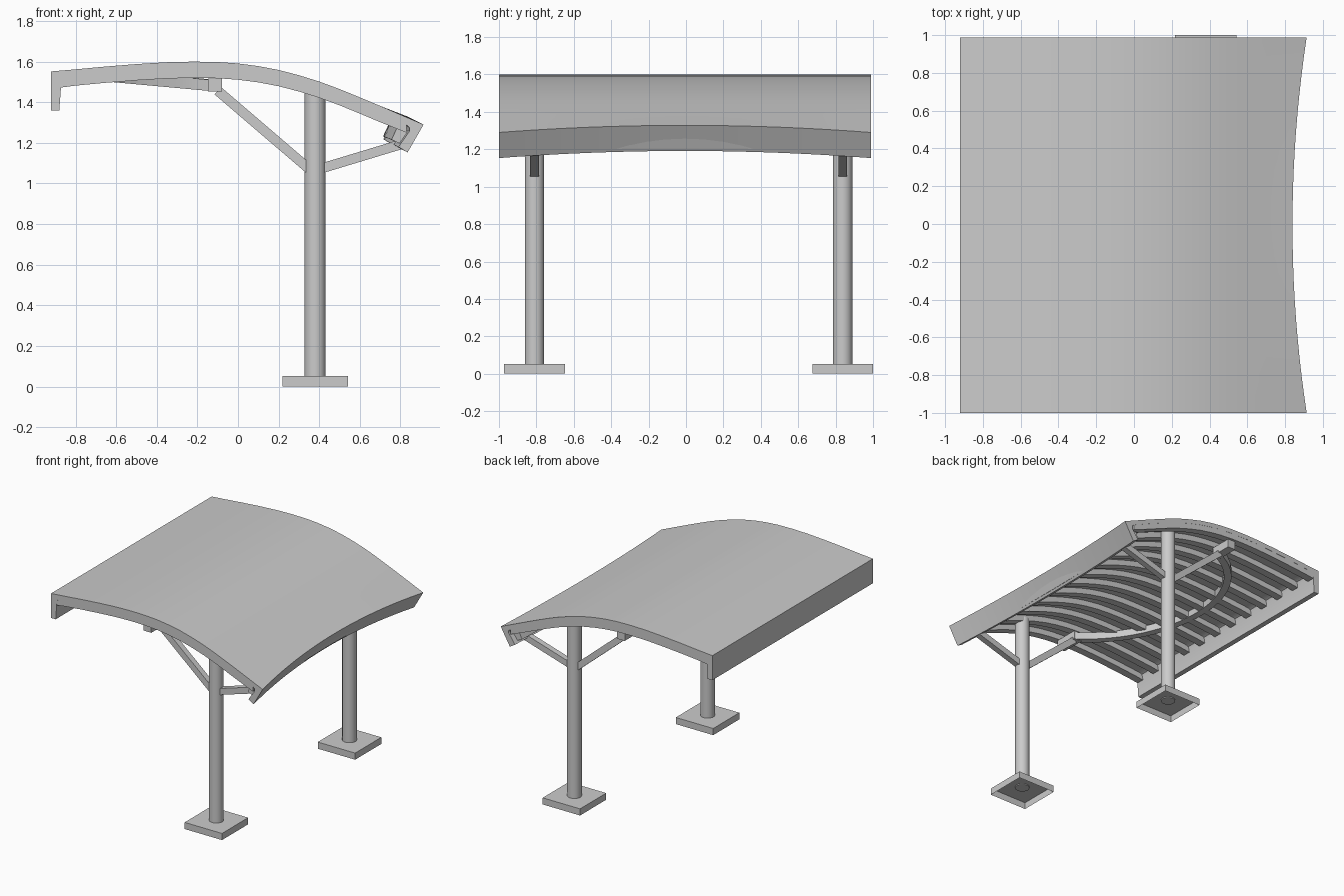
import bpy, bmesh, math
from mathutils import Vector

if "Cube" in bpy.data.objects:
    bpy.data.objects.remove(bpy.data.objects["Cube"])

COL_X = 0.38
COL_Y = (-0.81, 0.838)
Y0, Y1 = -1.0, 0.988
YMID = (Y0 + Y1) / 2


def finish(name, bm, smooth=True):
    bmesh.ops.recalc_face_normals(bm, faces=bm.faces)
    mesh = bpy.data.meshes.new(name)
    bm.to_mesh(mesh)
    bm.free()
    ob = bpy.data.objects.new(name, mesh)
    bpy.context.collection.objects.link(ob)
    if smooth:
        bpy.ops.object.select_all(action='DESELECT')
        ob.select_set(True)
        bpy.context.view_layer.objects.active = ob
        bpy.ops.object.shade_smooth_by_angle(angle=math.radians(30))
    return ob


def sweep(name, sections, smooth=True):
    """Skin a list of matching cross-sections and cap both ends."""
    bm = bmesh.new()
    rings = [[bm.verts.new(p) for p in s] for s in sections]
    n = len(rings[0])
    for a, b in zip(rings, rings[1:]):
        for i in range(n):
            j = (i + 1) % n
            bm.faces.new((a[i], a[j], b[j], b[i]))
    bm.faces.new(rings[0][::-1])
    bm.faces.new(rings[-1])
    return finish(name, bm, smooth)


def bow(y):
    """How far the right edge is pulled in at y (1 in the middle, 0 at the ends)."""
    return max(0.0, 1 - ((y - YMID) / (Y1 - YMID)) ** 2)


def bowed(profile, y):
    """Place an xz profile at y, sliding its right edge up the slope."""
    k = bow(y)
    return [(x - 0.075 * k, y, z + 0.038 * k) if x > 0.75 else (x, y, z)
            for x, z in profile]


def box(name, x0, x1, y0, y1, z0, z1):
    def rect(z):
        return [(x0, y0, z), (x1, y0, z), (x1, y1, z), (x0, y1, z)]
    return sweep(name, [rect(z0), rect(z1)], False)


# roof shell: curved sheet with left fascia and folded right lip
top = [(-0.92, 1.552), (-0.8, 1.562), (-0.65, 1.576), (-0.5, 1.588), (-0.35, 1.597),
       (-0.22, 1.6), (-0.1, 1.598), (0.0, 1.591), (0.1, 1.578), (0.2, 1.559),
       (0.3, 1.533), (0.4, 1.502), (0.5, 1.465), (0.6, 1.424), (0.7, 1.382)]
inner = top[1:]
shell = (top + [(0.914, 1.29), (0.835, 1.153), (0.79, 1.18), (0.845, 1.258),
                (0.845, 1.275), (0.825, 1.292)]
         + [(x, z - 0.035) for x, z in reversed(inner)]
         + [(-0.845, 1.522), (-0.862, 1.515), (-0.87, 1.495), (-0.88, 1.36), (-0.92, 1.36)])
steps = 20
sweep("roof_shell", [bowed(shell, Y0 + (Y1 - Y0) * i / steps) for i in range(steps + 1)])

# ribs under the roof
rib = ([(-0.875, 1.522)] + [(x, z - 0.033) for x, z in inner] + [(0.83, 1.292), (0.83, 1.25)]
       + [(x, z - 0.08) for x, z in reversed(inner)] + [(-0.875, 1.472)])
count, width = 12, 0.06
for i in range(count):
    y = Y0 + 0.001 + (Y1 - Y0 - width - 0.002) * i / (count - 1)
    sweep(f"roof_rib_{i + 1}", [bowed(rib, y), bowed(rib, y + width)])

# arched beam in plan, rising towards its middle
R, CX, YC = 0.907, 0.307, sum(COL_Y) / 2
A = math.asin(0.81 / R)
arc = []
for i in range(25):
    a = -A + 2 * A * i / 24
    rad = Vector((-math.cos(a), math.sin(a), 0))
    c = Vector((CX, YC, 0)) + rad * R
    z = 1.455 + 0.045 * (-0.12 - c.x) / 0.48
    arc.append([c + rad * r + Vector((0, 0, z + h))
                for r, h in ((-0.027, 0), (0.027, 0), (0.027, 0.055), (-0.027, 0.055))])
sweep("arched_beam", arc)

# beam tucked behind the right lip
lip = []
for i in range(steps + 1):
    y = -0.96 + 1.91 * i / steps
    k = bow(y)
    c = Vector((0.805 - 0.045 * k, y, 1.235 + 0.018 * k))
    u, v = Vector((0.9, 0, -0.42)) * 0.033, Vector((0.42, 0, 0.9)) * 0.038
    lip.append([c - u - v, c + u - v, c + u + v, c - u + v])
sweep("lip_beam", lip)


def brace(name, start, end, y, half=0.024):
    """Square bar in the xz plane."""
    a, b = Vector((start[0], y, start[1])), Vector((end[0], y, end[1]))
    d = (b - a).normalized()
    n, s = Vector((-d.z, 0, d.x)) * half, Vector((0, 0.023, 0))
    sweep(name, [[p - n - s, p + n - s, p + n + s, p - n + s] for p in (a, b)], False)


for side, y in zip(("front", "back"), COL_Y):
    # round column
    ring = [(COL_X + 0.052 * math.cos(t * math.tau / 32), y + 0.052 * math.sin(t * math.tau / 32))
            for t in range(32)]
    sweep(f"{side}_column", [[(px, py, z) for px, py in ring] for z in (0.045, 1.455)])

    # foot plate, open underneath
    plate = box(f"{side}_foot_plate", 0.218, 0.542, y - 0.162, y + 0.162, 0, 0.052)
    bm = bmesh.new()
    bm.from_mesh(plate.data)
    bmesh.ops.delete(bm, geom=[f for f in bm.faces if f.normal.z < -0.5], context='FACES_ONLY')
    bm.to_mesh(plate.data)
    bm.free()

    # diagonal braces and the block at the end of the arched beam
    brace(f"{side}_long_brace", (0.36, 1.063), (-0.1, 1.457), y)
    brace(f"{side}_short_brace", (0.4, 1.071), (0.8, 1.192), y)
    ya, yb = (y - 0.15, y + 0.04) if y < 0 else (y - 0.04, y + 0.13)
    box(f"{side}_beam_block", -0.147, -0.08, ya, yb, 1.453, 1.518)
